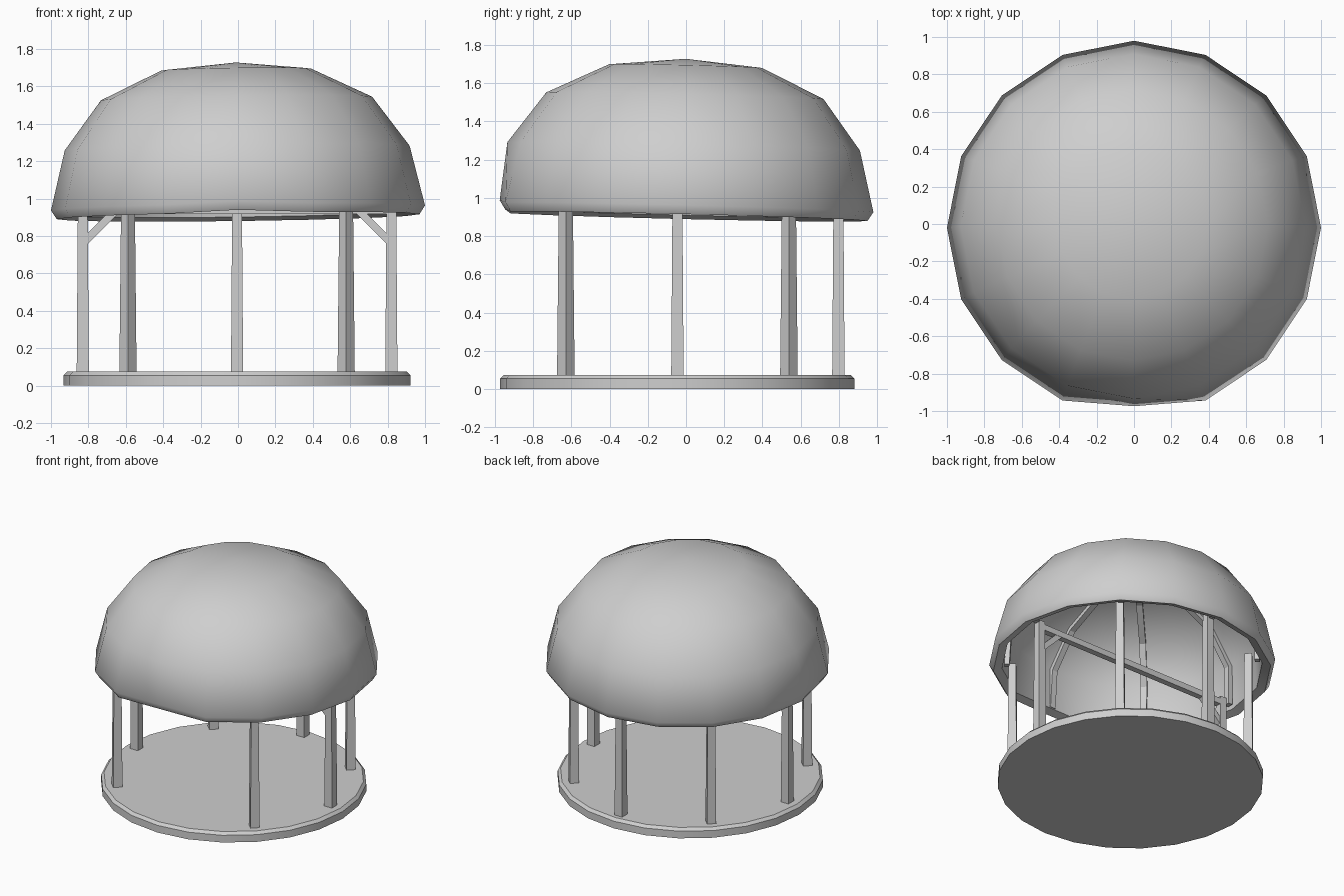
import bpy, bmesh
from math import cos, sin, pi, radians
from mathutils import Vector, Matrix

cube = bpy.data.objects.get("Cube")
if cube:
    bpy.data.objects.remove(cube, do_unlink=True)

grey = bpy.data.materials.new("light_grey")
grey.use_nodes = True
grey.diffuse_color = (0.62, 0.62, 0.62, 1)
grey.node_tree.nodes["Principled BSDF"].inputs["Base Color"].default_value = (0.62, 0.62, 0.62, 1)

CENTRE = Vector((-0.005, -0.045, 0))
POST_R = 0.825
UP = Vector((0, 0, 1))

# The roof leans slightly back and to one side about its rim
RIM = Vector((0, -0.02, 0.945))
LEAN = Matrix.Translation(RIM) @ Matrix.Rotation(-0.024, 4, 'X') @ Matrix.Rotation(-0.0136, 4, 'Y')


def finish(name, bm, smooth=None):
    bmesh.ops.recalc_face_normals(bm, faces=bm.faces)
    mesh = bpy.data.meshes.new(name)
    bm.to_mesh(mesh)
    bm.free()
    mesh.materials.append(grey)
    ob = bpy.data.objects.new(name, mesh)
    bpy.context.collection.objects.link(ob)
    if smooth:
        bpy.ops.object.select_all(action='DESELECT')
        ob.select_set(True)
        bpy.context.view_layer.objects.active = ob
        bpy.ops.object.shade_smooth_by_angle(angle=radians(smooth))
    return ob


def lathe(name, profile, sides, smooth):
    """Spin an (r, z) profile around the vertical axis."""
    bm = bmesh.new()
    verts = [bm.verts.new((r, 0, z)) for r, z in profile]
    edges = [bm.edges.new(pair) for pair in zip(verts, verts[1:])]
    bmesh.ops.spin(bm, geom=verts + edges, axis=(0, 0, 1), cent=(0, 0, 0),
                   angle=2 * pi, steps=sides)
    bmesh.ops.remove_doubles(bm, verts=bm.verts, dist=0.0005)
    return finish(name, bm, smooth)


def sweep(name, points, side, widths, depth=None):
    """Square timber along points; side is its horizontal width direction."""
    bm = bmesh.new()
    rings = []
    for i, (p, w) in enumerate(zip(points, widths)):
        along = (points[min(i + 1, len(points) - 1)] - points[max(i - 1, 0)]).normalized()
        s = side * w / 2
        u = along.cross(side).normalized() * (depth or w) / 2
        rings.append([bm.verts.new(p + a * s + b * u)
                      for a, b in ((-1, -1), (1, -1), (1, 1), (-1, 1))])
    for lo, hi in zip(rings, rings[1:]):
        for k in range(4):
            n = (k + 1) % 4
            bm.faces.new((lo[k], lo[n], hi[n], hi[k]))
    bm.faces.new(rings[0])
    bm.faces.new(rings[-1])
    return finish(name, bm)


# Round floor with a chamfered rim
floor = lathe("floor", [(0, 0), (0.927, 0), (0.927, 0.055), (0.907, 0.075), (0, 0.075)], 24, 30)
floor.location = CENTRE

# Thick domed roof with a turned-in lip; heights are measured from the rim
outer = [(0, 0.783), (0.4, 0.745), (0.725, 0.59), (0.922, 0.325), (1.0, 0.005)]
inner = [(0.97, -0.042), (0.91, -0.022), (0.882, 0.305), (0.69, 0.555), (0.385, 0.7), (0, 0.737)]
dome = lathe("dome_roof", outer + inner, 16, 60)
for v in dome.data.vertices:
    # the rim is drawn in and up a little over the entrance
    if v.co.y < -0.9 and abs(v.co.x) < 0.1 and v.co.z < 0.1:
        v.co += Vector((0, 0.045, 0.015))
    v.co = LEAN @ v.co

# Posts all round except at the front entrance, and a roof rib over each place
for i in range(8):
    d = Vector((cos(i * pi / 4), sin(i * pi / 4), 0))
    side = UP.cross(d)
    foot = CENTRE + d * (0.842 if i == 2 else POST_R)
    if i != 6:
        sweep(f"post_{i}", [foot + UP * 0.07, foot + UP * 0.98], side, (0.065, 0.052))
    rib = [LEAN @ (d * r + UP * h)
           for r, h in ((0.875, 0.0), (0.865, 0.295), (0.68, 0.545), (0.38, 0.69), (0.02, 0.727))]
    sweep(f"roof_rib_{i}", rib, side, [0.045] * 5, 0.035)

# Cross beam from side post to side post, with two knee braces
beam_z = UP * 0.94
y_axis = Vector((0, 1, 0))
reach = Vector((POST_R, 0, 0))
sweep("cross_beam", [CENTRE - reach + beam_z, CENTRE + reach + beam_z], y_axis, (0.045, 0.045))
for name, s in (("left", 1), ("right", -1)):
    sweep(f"knee_brace_{name}",
          [CENTRE + Vector((s * 0.82, 0, 0.765)), CENTRE + Vector((s * 0.635, 0, 0.95))],
          y_axis, (0.04, 0.04))
